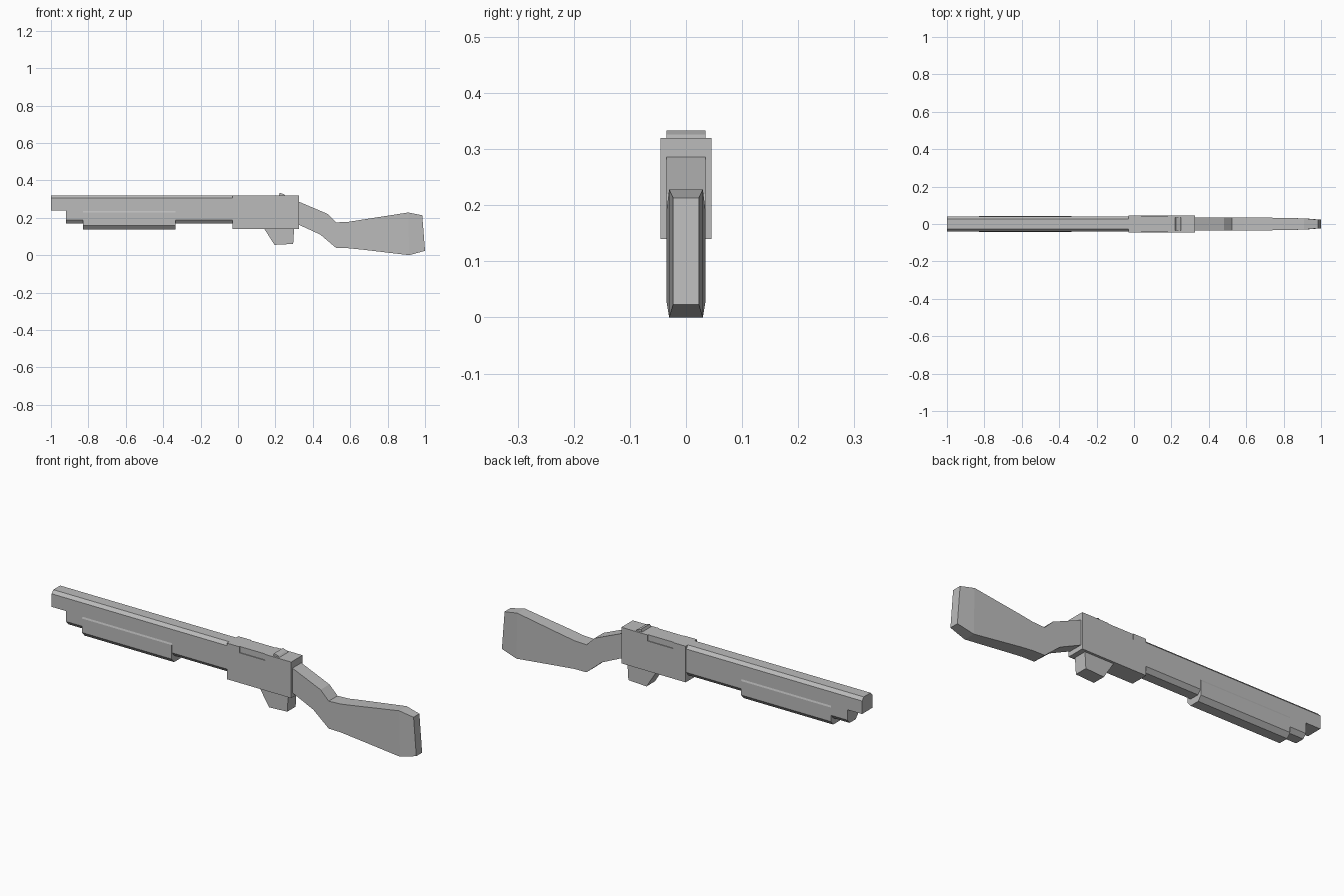
import bpy
import bmesh

cube = bpy.data.objects.get("Cube")
if cube:
    bpy.data.objects.remove(cube, do_unlink=True)

grey = bpy.data.materials.new("plain_grey")
grey.use_nodes = True
grey.diffuse_color = (0.5, 0.5, 0.5, 1)
grey.node_tree.nodes["Principled BSDF"].inputs["Base Color"].default_value = (0.5, 0.5, 0.5, 1)


def loft(name, rings):
    """Skin equal-length rings of points and cap both ends."""
    bm = bmesh.new()
    loops = [[bm.verts.new(p) for p in ring] for ring in rings]
    n = len(loops[0])
    for a, b in zip(loops, loops[1:]):
        for i in range(n):
            j = (i + 1) % n
            bm.faces.new((a[i], a[j], b[j], b[i]))
    bm.faces.new(loops[0][::-1])
    bm.faces.new(loops[-1])
    bmesh.ops.recalc_face_normals(bm, faces=bm.faces)
    mesh = bpy.data.meshes.new(name)
    bm.to_mesh(mesh)
    bm.free()
    mesh.materials.append(grey)
    obj = bpy.data.objects.new(name, mesh)
    bpy.context.collection.objects.link(obj)
    return obj


def bar(name, x0, x1, half):
    """Run a mirrored (y, z) half section along x."""
    section = half + [(-y, z) for y, z in reversed(half)]
    return loft(name, [[(x, y, z) for y, z in section] for x in (x0, x1)])


def plate(name, outline, w):
    """Extrude an (x, z) outline across the width."""
    return loft(name, [[(x, y, z) for x, z in outline] for y in (-w, w)])


# Barrel, magazine tube and sliding fore-end
bar("barrel", -1, -0.03, [(0.027, 0.32), (0.041, 0.305), (0.041, 0.24)])
bar("magazine_tube", -0.92, -0.03, [(0.041, 0.24), (0.041, 0.188), (0.024, 0.168)])
bar("fore_end", -0.83, -0.335,
    [(0.041, 0.236), (0.044, 0.228), (0.044, 0.158), (0.025, 0.136)])

# Receiver with a shallow recess along both upper sides
receiver = bar("receiver", -0.03, 0.325, [(0.045, 0.32), (0.045, 0.14)])
for side in (-1, 1):
    cutter = loft("port_cutter", [[(x, side * y, z) for y, z in
                  ((0.041, 0.29), (0.06, 0.29), (0.06, 0.34), (0.041, 0.34))]
                  for x in (0.04, 0.18)])
    cutter.hide_render = True
    cutter.hide_viewport = True
    cut = receiver.modifiers.new("port", 'BOOLEAN')
    cut.operation = 'DIFFERENCE'
    cut.solver = 'EXACT'
    cut.object = cutter

# Raised wedge on top and guard block below
plate("rear_wedge", [(0.218, 0.318), (0.224, 0.333), (0.245, 0.326), (0.255, 0.318)], 0.035)
plate("trigger_guard", [(0.14, 0.142), (0.195, 0.055), (0.295, 0.06), (0.30, 0.142)], 0.033)

# Stock: top x, top z, bottom x, bottom z, half width
stations = [
    (0.32, 0.288, 0.32, 0.165, 0.035),
    (0.48, 0.22, 0.44, 0.11, 0.035),
    (0.525, 0.175, 0.525, 0.038, 0.035),
    (0.59, 0.178, 0.59, 0.037, 0.035),
    (0.66, 0.189, 0.66, 0.03, 0.035),
    (0.91, 0.228, 0.915, 0.0, 0.03),
    (0.985, 0.213, 1.0, 0.023, 0.023),
]
loft("stock", [[(xt, -w, zt), (xt, w, zt), (xb, w, zb), (xb, -w, zb)]
               for xt, zt, xb, zb, w in stations])
